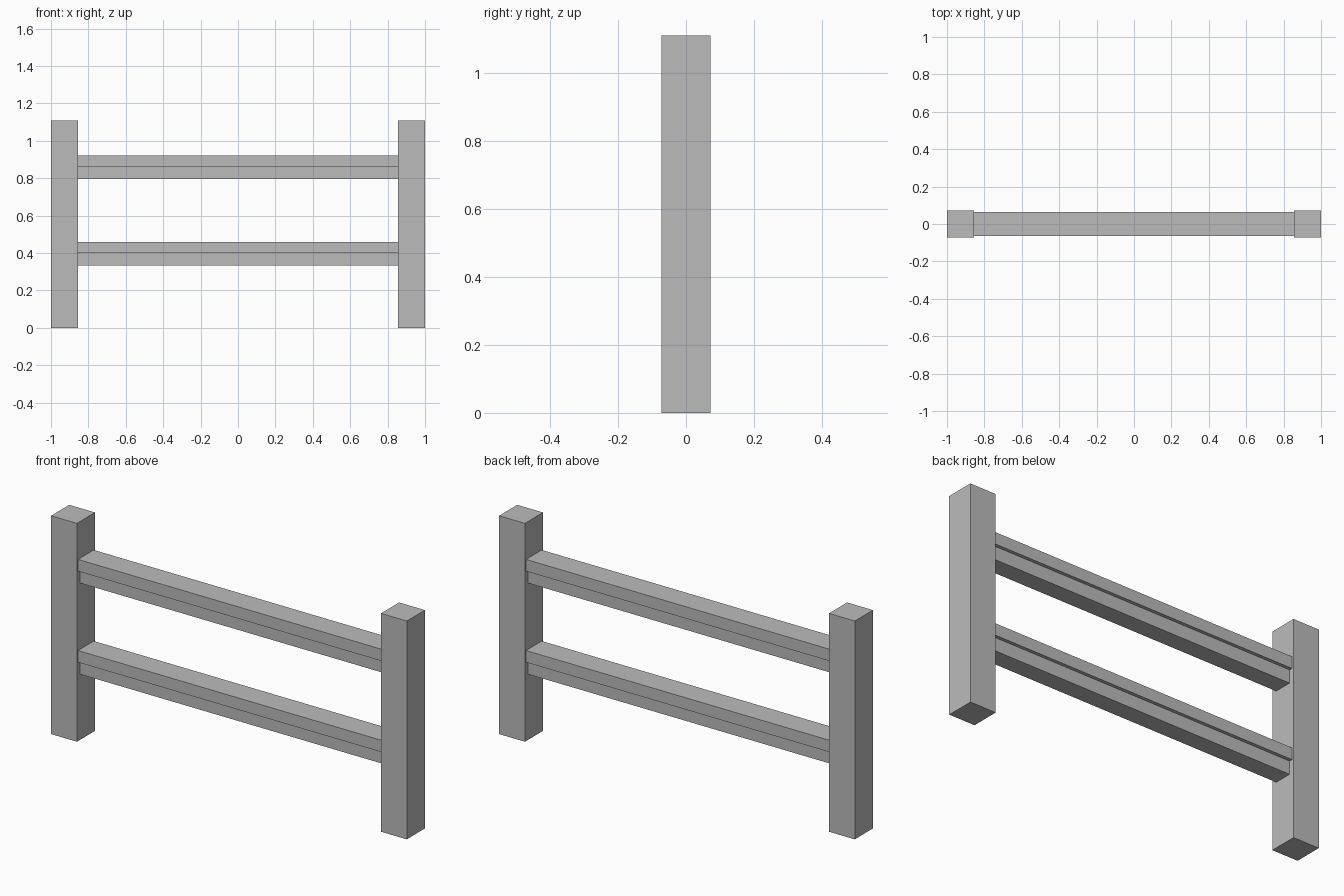
import bpy
import bmesh

cube = bpy.data.objects.get("Cube")
if cube:
    bpy.data.objects.remove(cube, do_unlink=True)

POST_HALF = 0.0725
POST_HEIGHT = 1.11
POST_X = 1 - POST_HALF
RAIL_HALF_LENGTH = 1 - 2 * POST_HALF

grey = bpy.data.materials.new("plain grey")
grey.use_nodes = True
colour = (0.5, 0.5, 0.5, 1)
grey.diffuse_color = colour
grey.node_tree.nodes["Principled BSDF"].inputs["Base Color"].default_value = colour


def extrude_profile(name, points, direction):
    """Extrude a closed flat profile along a direction vector."""
    bm = bmesh.new()
    face = bm.faces.new([bm.verts.new(p) for p in points])
    result = bmesh.ops.extrude_face_region(bm, geom=[face], use_keep_orig=True)
    moved = [g for g in result["geom"] if isinstance(g, bmesh.types.BMVert)]
    bmesh.ops.translate(bm, verts=moved, vec=direction)
    bmesh.ops.recalc_face_normals(bm, faces=bm.faces)
    mesh = bpy.data.meshes.new(name)
    bm.to_mesh(mesh)
    bm.free()
    mesh.materials.append(grey)
    obj = bpy.data.objects.new(name, mesh)
    bpy.context.collection.objects.link(obj)
    return obj


# Square posts at both ends
square = [(-1, -1), (1, -1), (1, 1), (-1, 1)]
for side, sign in (("left", 1), ("right", -1)):
    base = [(sign * POST_X + x * POST_HALF, y * POST_HALF, 0) for x, y in square]
    extrude_profile(side + "_post", base, (0, 0, POST_HEIGHT))

# T-shaped rails: a wide cap on a narrower beam
CAP, BEAM = 0.063, 0.046
for name, bottom in (("lower_rail", 0.333), ("upper_rail", 0.796)):
    step, top = bottom + 0.067, bottom + 0.127
    half = [(BEAM, bottom), (BEAM, step), (CAP, step), (CAP, top)]
    outline = half + [(-y, z) for y, z in reversed(half)]
    section = [(-RAIL_HALF_LENGTH, y, z) for y, z in outline]
    extrude_profile(name, section, (2 * RAIL_HALF_LENGTH, 0, 0))
